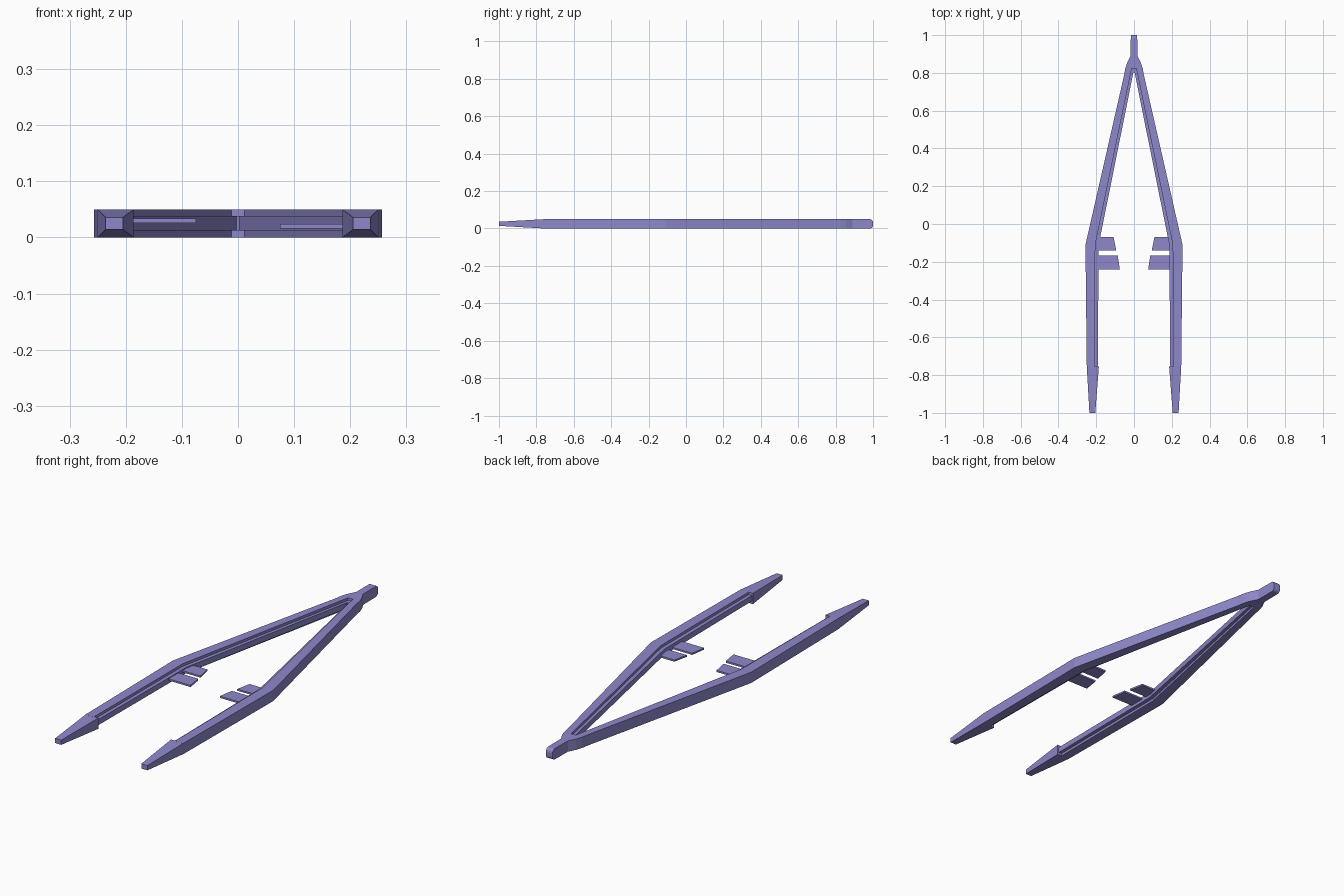
import bpy, bmesh

cube = bpy.data.objects.get("Cube")
if cube:
    bpy.data.objects.remove(cube)

T = 0.05                      # overall thickness
COLOUR = (0.27, 0.25, 0.60, 1.0)

mat = bpy.data.materials.new("lavender plastic")
mat.use_nodes = True
mat.diffuse_color = COLOUR
mat.node_tree.nodes["Principled BSDF"].inputs["Base Color"].default_value = COLOUR


def finish(name, bm):
    bmesh.ops.recalc_face_normals(bm, faces=bm.faces)
    mesh = bpy.data.meshes.new(name)
    bm.to_mesh(mesh)
    bm.free()
    mesh.materials.append(mat)
    obj = bpy.data.objects.new(name, mesh)
    bpy.context.collection.objects.link(obj)
    return obj


def prism(outline, z0, z1):
    """Extrude a plan outline from z0 up to z1."""
    bm = bmesh.new()
    base = bm.faces.new([bm.verts.new((x, y, z0)) for x, y in outline])
    top = bmesh.ops.extrude_face_region(bm, geom=[base])["geom"]
    for v in top:
        if isinstance(v, bmesh.types.BMVert):
            v.co.z = z1
    return bm


def mirrored(half):
    """Close a +x half outline with its mirror image."""
    return half + [(-x, y) for x, y in reversed(half)]


# Forked frame: both arms, the neck and the grip at the back
inner_edge = [(0.012, 0.823), (0.205, -0.11), (0.208, -0.76)]
outer_edge = [(0.25, -0.76), (0.257, -0.11), (0.052, 0.79), (0.046, 0.825),
              (0.036, 0.855), (0.018, 0.89), (0.017, 1.0)]
bm = prism(mirrored(inner_edge + outer_edge), 0, T)
grip_edges = [e for e in bm.edges
              if all(v.co.y > 0.99 for v in e.verts)
              and abs(e.verts[0].co.z - e.verts[1].co.z) < 0.001]
bmesh.ops.bevel(bm, geom=grip_edges, offset=0.017, segments=4,
                profile=0.5, affect='EDGES')
finish("forked_frame", bm)

# Stiffening rib along the inside of both arms
rib = [(0.003, 0.803), (0.187, -0.11), (0.192, -0.76)] + inner_edge[::-1]
finish("inner_rib", prism(mirrored(rib), 0.012, 0.038))

for side, label in ((1, "left"), (-1, "right")):
    # Tapered tip
    bm = bmesh.new()
    rings = []
    for y, x0, x1, z0, z1 in ((-0.755, 0.186, 0.25, 0.0, T),
                              (-1.0, 0.205, 0.236, 0.014, 0.036)):
        rings.append([bm.verts.new((side * x, y, z)) for x, z in
                      ((x0, z0), (x1, z0), (x1, z1), (x0, z1))])
    for ring in rings:
        bm.faces.new(ring)
    for i in range(4):
        j = (i + 1) % 4
        bm.faces.new((rings[0][i], rings[0][j], rings[1][j], rings[1][i]))
    finish(label + "_tip", bm)

    # Two thin guide tabs, set higher on the right arm so they slide past
    z0 = 0.016 if side > 0 else 0.026
    for name, y0, y1, x0, x1 in (("rear", -0.07, -0.14, 0.108, 0.094),
                                 ("front", -0.168, -0.24, 0.086, 0.075)):
        tab = [(x0, y0), (0.195, y0), (0.195, y1), (x1, y1)]
        finish(label + "_" + name + "_tab",
               prism([(side * x, y) for x, y in tab], z0, z0 + 0.008))
